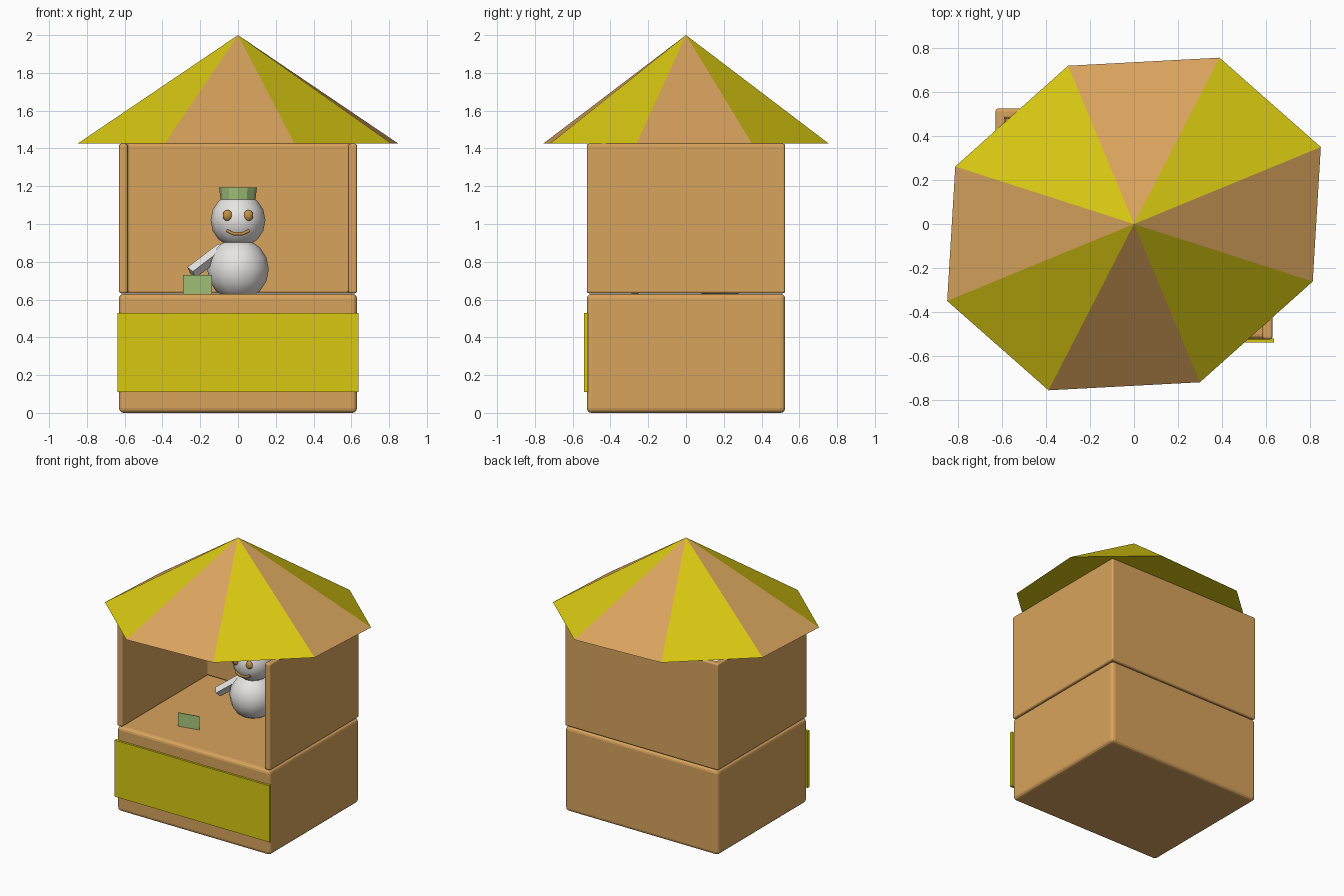
import bpy, bmesh, math
from mathutils import Matrix, Vector

cube = bpy.data.objects.get("Cube")
if cube:
    bpy.data.objects.remove(cube, do_unlink=True)


def material(name, rgb):
    m = bpy.data.materials.new(name)
    m.use_nodes = True
    color = (*rgb, 1)
    m.diffuse_color = color
    m.node_tree.nodes["Principled BSDF"].inputs["Base Color"].default_value = color
    return m


TAN = material("tan", (0.69, 0.37, 0.11))
YELLOW = material("yellow", (0.69, 0.58, 0.006))
WHITE = material("snow_white", (0.8, 0.78, 0.76))
GREEN = material("pale_green", (0.37, 0.56, 0.2))
BROWN = material("orange_brown", (0.55, 0.28, 0.06))


def finish(name, bm, *mats, smooth=None):
    bmesh.ops.recalc_face_normals(bm, faces=bm.faces)
    mesh = bpy.data.meshes.new(name)
    bm.to_mesh(mesh)
    bm.free()
    for m in mats:
        mesh.materials.append(m)
    ob = bpy.data.objects.new(name, mesh)
    bpy.context.collection.objects.link(ob)
    if smooth:
        bpy.ops.object.select_all(action="DESELECT")
        ob.select_set(True)
        bpy.context.view_layer.objects.active = ob
        bpy.ops.object.shade_smooth_by_angle(angle=math.radians(smooth))
    return ob


def box(name, center, size, mat, rotation=None):
    bm = bmesh.new()
    rot = rotation if rotation else Matrix()
    bmesh.ops.create_cube(bm, size=1, matrix=Matrix.Translation(center) @ rot
                          @ Matrix.Diagonal((*size, 1)))
    return finish(name, bm, mat)


def ball(name, center, radii, mat, segments=12, rings=8):
    bm = bmesh.new()
    bmesh.ops.create_uvsphere(bm, u_segments=segments, v_segments=rings, radius=1,
                              matrix=Matrix.Translation(center) @ Matrix.Diagonal((*radii, 1)))
    return finish(name, bm, mat, smooth=60)


def bevel(ob, width):
    mod = ob.modifiers.new("rounded_edges", "BEVEL")
    mod.width = width
    mod.segments = 3
    mod.limit_method = "ANGLE"


W, D = 0.63, 0.525        # half width and half depth of the stall
COUNTER, EAVES = 0.63, 1.425

# Counter block and its front panel
bevel(box("counter", (0, 0, COUNTER / 2), (2 * W, 2 * D, COUNTER), TAN), 0.025)
box("front_panel", (0, -D - 0.005, 0.32), (1.275, 0.02, 0.42), YELLOW)

# Side and back walls: one U-shaped outline, open at the front and top
t = 0.045
outline = [(-W, -D), (-W, D), (W, D), (W, -D),
           (W - t, -D), (W - t, D - t), (t - W, D - t), (t - W, -D)]
bm = bmesh.new()
floor = bm.faces.new([bm.verts.new((x, y, COUNTER + 0.003)) for x, y in outline])
walls = bmesh.ops.extrude_face_region(bm, geom=[floor])["geom"]
bmesh.ops.translate(bm, vec=(0, 0, EAVES - COUNTER - 0.003),
                    verts=[v for v in walls if isinstance(v, bmesh.types.BMVert)])
bevel(finish("walls", bm, TAN), 0.012)

# Eight-sided striped roof on a skewed oval
bm = bmesh.new()
axis_a, axis_b = Vector((0.85, 0.35, 0)), Vector((-0.3, 0.72, 0))
rim = []
for k in range(8):
    a = k * math.pi / 4
    p = axis_a * math.cos(a) + axis_b * math.sin(a)
    rim.append(bm.verts.new((p.x, p.y, EAVES)))
apex = bm.verts.new((0, 0, 2))
for k in range(8):
    bm.faces.new((rim[k], rim[(k + 1) % 8], apex)).material_index = k % 2
bm.faces.new(rim)
finish("roof", bm, YELLOW, TAN)

# Snowman behind the counter
Y = 0.18
ball("snowman_body", (0, Y, 0.76), (0.163, 0.163, 0.165), WHITE)
ball("snowman_head", (0, Y, 1.02), (0.145, 0.145, 0.145), WHITE)
for side, x in (("right", -0.055), ("left", 0.055)):
    ball(side + "_eye", (x, 0.055, 1.045), (0.026, 0.018, 0.03), BROWN, 8, 6)

# Smile
curve = bpy.data.curves.new("smile", "CURVE")
curve.dimensions = "3D"
curve.bevel_depth = 0.009
curve.bevel_resolution = 1
curve.use_fill_caps = True
spline = curve.splines.new("POLY")
spline.points.add(3)
for point, (x, z) in zip(spline.points, [(-0.06, 0.965), (-0.025, 0.948),
                                         (0.025, 0.948), (0.06, 0.965)]):
    point.co = (x, 0.05 + abs(x) * 0.15, z, 1)
curve.materials.append(BROWN)
bpy.context.collection.objects.link(bpy.data.objects.new("smile", curve))

# Flared hat
bm = bmesh.new()
bmesh.ops.create_cone(bm, cap_ends=True, segments=12, radius1=0.09, radius2=0.1, depth=0.085,
                      matrix=Matrix.Translation((0, Y, 1.15)))
finish("hat", bm, GREEN)

# Reaching arm and the note standing on the counter
reach = (Matrix.Rotation(0.3, 4, "Z") @ Matrix.Rotation(math.radians(-36), 4, "Y")
         @ Matrix.Rotation(math.radians(35), 4, "X"))
box("arm", (-0.165, 0.14, 0.805), (0.21, 0.05, 0.05), WHITE, reach)
box("note", (-0.215, -0.27, 0.68), (0.155, 0.006, 0.1), GREEN, Matrix.Rotation(0.2, 4, "Z"))
